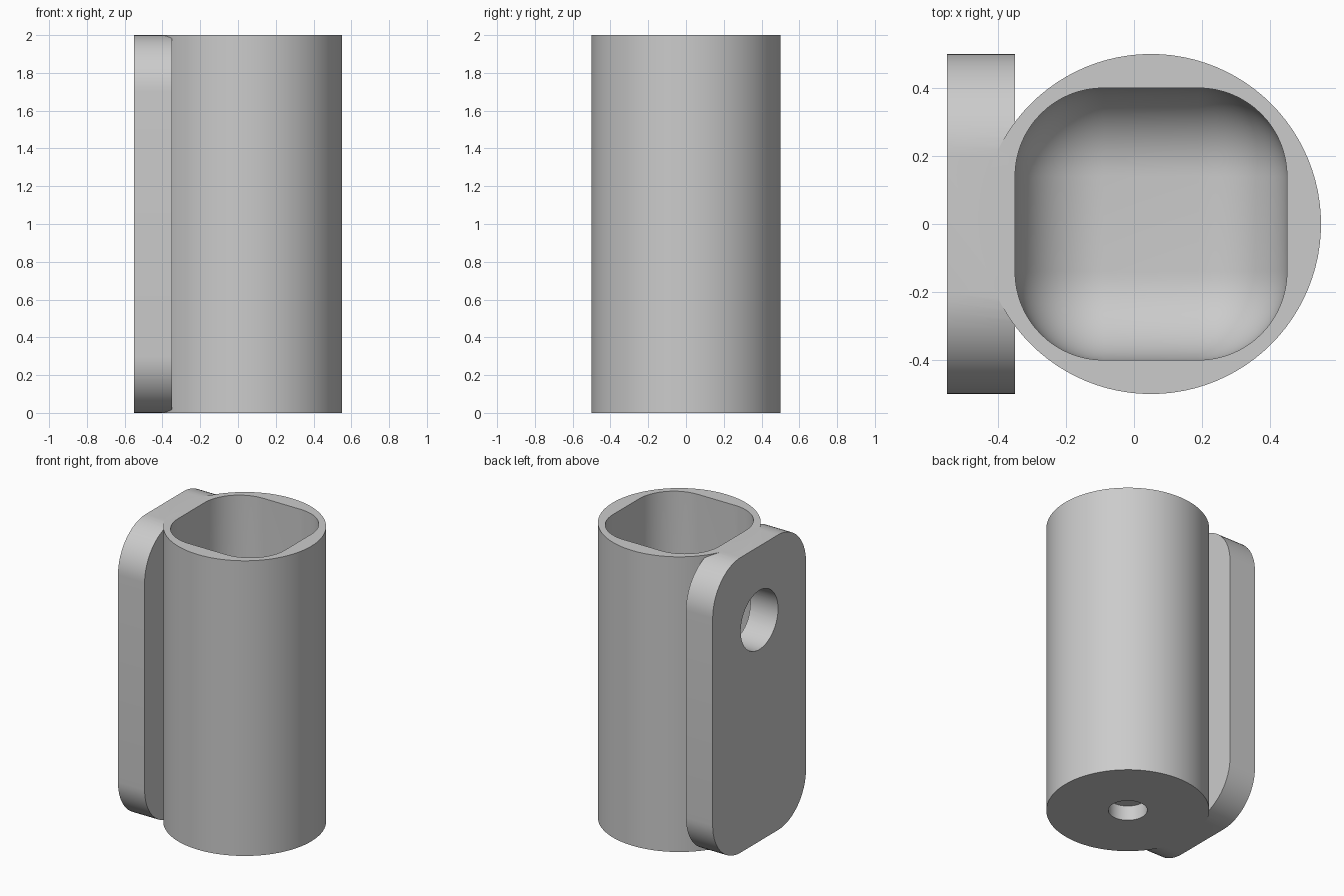
import bpy, bmesh
from math import pi
from mathutils import Matrix, Vector

cube = bpy.data.objects.get("Cube")
if cube:
    bpy.data.objects.remove(cube, do_unlink=True)

grey = bpy.data.materials.new("plain_grey")
grey.use_nodes = True
grey.diffuse_color = (0.6, 0.6, 0.6, 1)
grey.node_tree.nodes["Principled BSDF"].inputs["Base Color"].default_value = (0.6, 0.6, 0.6, 1)


def make_object(name, bm):
    mesh = bpy.data.meshes.new(name)
    bm.to_mesh(mesh)
    bm.free()
    mesh.materials.append(grey)
    obj = bpy.data.objects.new(name, mesh)
    bpy.context.collection.objects.link(obj)
    return obj


def cylinder(name, centre, radius, depth, axis="Z", sides=96):
    bm = bmesh.new()
    turn = Matrix.Rotation(pi / 2, 4, "Y") if axis == "X" else Matrix()
    bmesh.ops.create_cone(bm, cap_ends=True, segments=sides, radius1=radius, radius2=radius,
                          depth=depth, matrix=Matrix.Translation(centre) @ turn)
    return make_object(name, bm)


def rounded_box(name, low, high, radius, pick, segments=16):
    """Box between two corners, rounded along the edges that pick accepts."""
    low, high = Vector(low), Vector(high)
    bm = bmesh.new()
    bmesh.ops.create_cube(bm, size=1, matrix=Matrix.Translation((low + high) / 2)
                          @ Matrix.Diagonal((*(high - low), 1)))
    edges = [e for e in bm.edges if pick(e)]
    bmesh.ops.bevel(bm, geom=edges, offset=radius, segments=segments,
                    profile=0.5, affect="EDGES")
    return make_object(name, bm)


def boolean(target, other, operation):
    mod = target.modifiers.new(operation.lower(), "BOOLEAN")
    mod.operation = operation
    mod.solver = "EXACT"
    mod.object = other
    bpy.context.view_layer.objects.active = target
    bpy.ops.object.modifier_apply(modifier=mod.name)
    bpy.data.objects.remove(other, do_unlink=True)


# Round body joined to the flat mounting plate with rounded corners
holder = cylinder("holder_body", (0.05, 0, 1), 0.5, 2)
plate = rounded_box("mounting_plate", (-0.55, -0.5, 0), (-0.35, 0.5, 2), 0.3,
                    lambda e: abs(e.verts[0].co.x - e.verts[1].co.x) > 0.1)
boolean(holder, plate, "UNION")

# Soft-cornered cavity, open at the top
cavity = rounded_box("cavity_cutter", (-0.35, -0.4, 0.2), (0.45, 0.4, 2.6), 0.26,
                     lambda e: True)
boolean(holder, cavity, "DIFFERENCE")

# Mounting hole through plate and wall, and shallow socket underneath
boolean(holder, cylinder("mounting_hole_cutter", (-0.45, 0, 1.5), 0.2, 0.3, "X", 64), "DIFFERENCE")
boolean(holder, cylinder("base_socket_cutter", (0.05, 0, 0), 0.12, 0.2, "Z", 48), "DIFFERENCE")

# Smooth shading with crisp rims
bpy.ops.object.select_all(action="DESELECT")
holder.select_set(True)
bpy.context.view_layer.objects.active = holder
bpy.ops.object.shade_smooth_by_angle(angle=pi / 6)
